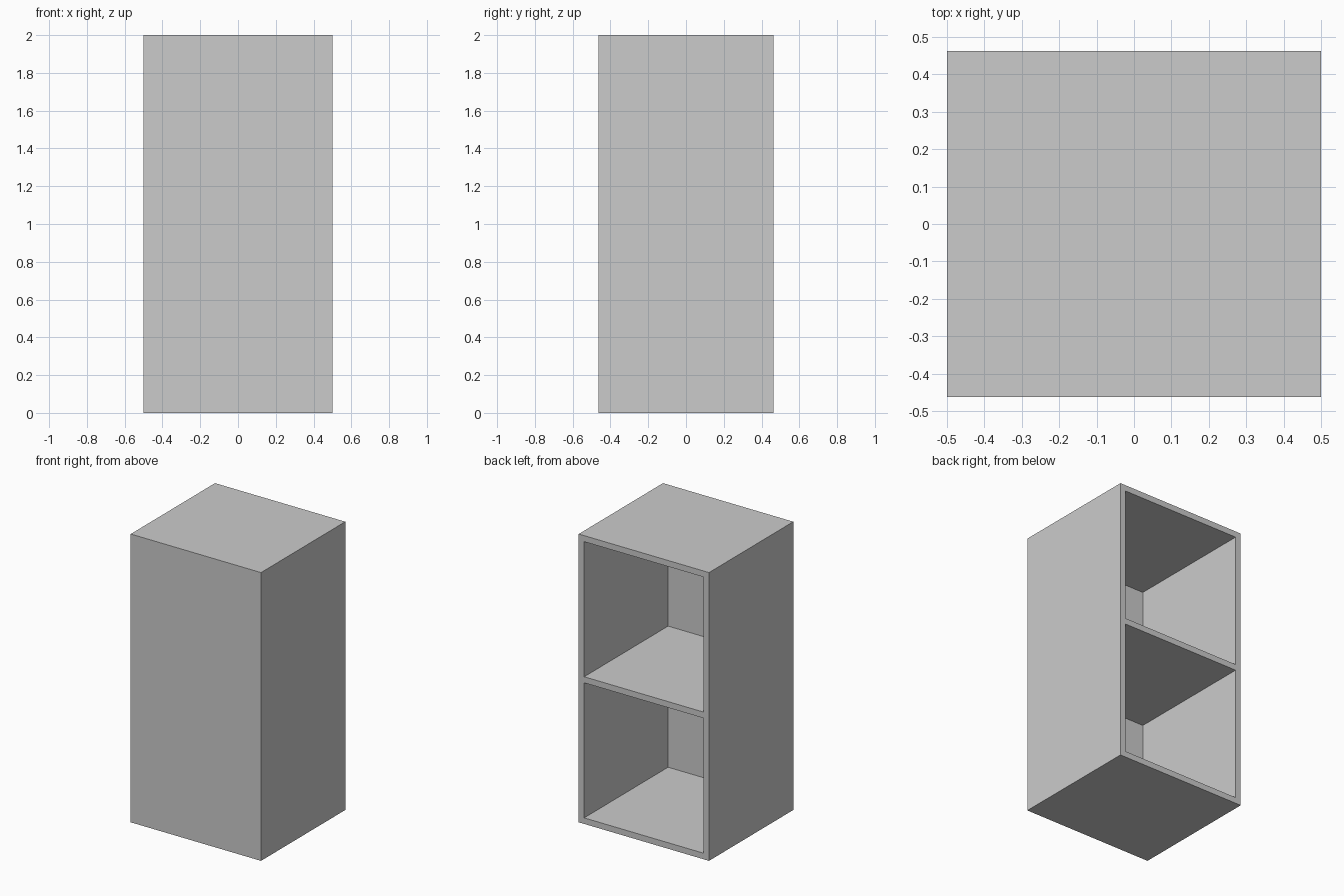
import bpy, bmesh
from mathutils import Matrix, Vector

if "Cube" in bpy.data.objects:
    bpy.data.objects.remove(bpy.data.objects["Cube"])

W, D, H = 1.0, 0.924, 2.0    # outer size
T = 0.042                    # board thickness
PANEL = 0.004                # thin front panel
CELL = (H - 3 * T) / 2       # height of each compartment

grey = bpy.data.materials.new("light grey")
grey.diffuse_color = (0.6, 0.6, 0.6, 1)
grey.use_nodes = True
grey.node_tree.nodes["Principled BSDF"].inputs["Base Color"].default_value = grey.diffuse_color

# outer block of the cabinet
bm = bmesh.new()
bmesh.ops.create_cube(bm, size=1, matrix=Matrix.Translation((0, 0, H / 2)) @ Matrix.Diagonal((W, D, H, 1)))


def cut(co, no):
    bmesh.ops.bisect_plane(bm, geom=bm.verts[:] + bm.edges[:] + bm.faces[:],
                           plane_co=co, plane_no=no)


# mark the board edges on the open back
for s in (-1, 1):
    cut((s * (W / 2 - T), 0, 0), (1, 0, 0))
for z in (T, T + CELL, 2 * T + CELL, H - T):
    cut((0, 0, z), (0, 0, 1))

# push the two compartments in, leaving sides, shelf and front panel
bm.normal_update()
centres = (T + CELL / 2, 2 * T + 1.5 * CELL)
cells = []
for f in bm.faces:
    c = f.calc_center_median()
    if f.normal.y > 0.9 and abs(c.x) < 0.01 and min(abs(c.z - z) for z in centres) < 0.01:
        cells.append(f)
inner = bmesh.ops.extrude_discrete_faces(bm, faces=cells)["faces"]
for f in inner:
    bmesh.ops.translate(bm, verts=f.verts[:], vec=Vector((0, PANEL - D, 0)))

# tidy flat seams so each board face stays clean
bmesh.ops.recalc_face_normals(bm, faces=bm.faces[:])

mesh = bpy.data.meshes.new("cabinet")
bm.to_mesh(mesh)
bm.free()
mesh.materials.append(grey)
cabinet = bpy.data.objects.new("cabinet", mesh)
bpy.context.collection.objects.link(cabinet)
